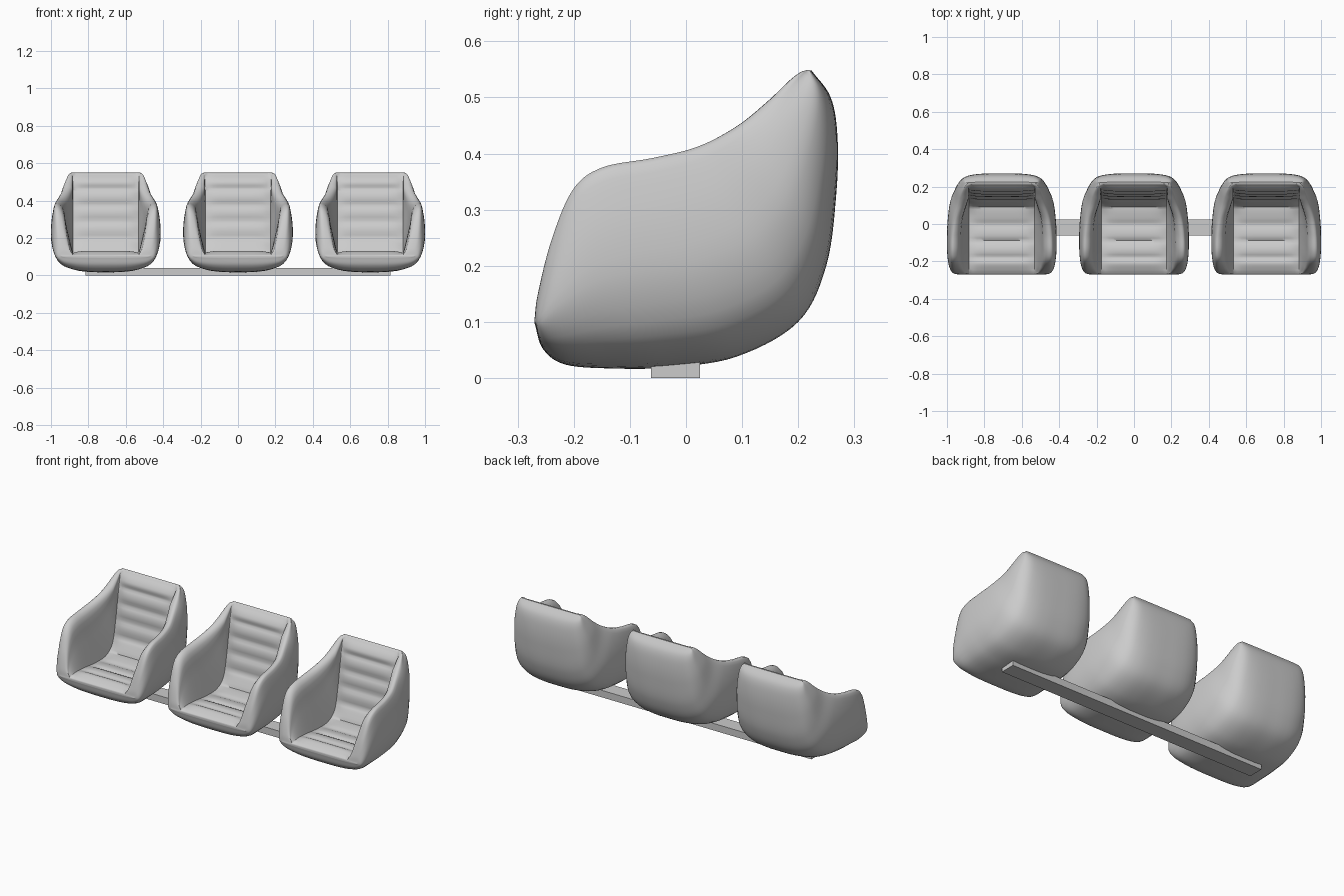
import bpy, bmesh, math
from mathutils import Vector

if "Cube" in bpy.data.objects:
    bpy.data.objects.remove(bpy.data.objects["Cube"])

# Seat stations, front lip to top of back:
# rim y,z | cushion y,z | outer y,z | half width
STATIONS = [
    (-.270, .105, -.266, .108, -.270, .098, .235),
    (-.264, .150, -.245, .116, -.255, .052, .262),
    (-.240, .245, -.200, .120, -.215, .024, .280),
    (-.202, .335, -.130, .115, -.130, .017, .290),
    (-.150, .375, -.030, .105, -.030, .019, .293),
    (-.060, .392, .060, .110, .090, .038, .290),
    (.020, .412, .118, .155, .200, .100, .278),
    (.090, .448, .145, .260, .250, .200, .255),
    (.145, .492, .163, .370, .268, .330, .236),
    (.185, .530, .178, .460, .270, .430, .215),
    (.205, .545, .192, .515, .258, .500, .200),
    (.217, .549, .212, .546, .224, .548, .185),
]
# Outer wall: fraction from outer point to rim, fraction of half width
WALL = [(0, 0), (.005, .3), (.045, .6), (.16, .85), (.4, .98), (.65, 1), (.88, .965)]
PADS = 9


def spline(points, steps):
    """Catmull-Rom curve through tuples of any length."""
    pts = [Vector(p) for p in points]
    pts = [2 * pts[0] - pts[1]] + pts + [2 * pts[-1] - pts[-2]]
    out = []
    for i in range(1, len(pts) - 2):
        a, b, c, d = pts[i - 1:i + 3]
        for k in range(steps):
            t = k / steps
            out.append(.5 * (2 * b + (c - a) * t + (2 * a - 5 * b + 4 * c - d) * t * t
                             + (3 * b - a - 3 * c + d) * t ** 3))
    return out + [pts[-2].copy()]


def at(x, p):
    return Vector((x, p[0], p[1]))


def section(st, s):
    """Half cross-section: bottom centre, over the arm, to cushion centre."""
    rim, cush, outer = Vector(st[0:2]), Vector(st[2:4]), Vector(st[4:6])
    w = st[6]
    cx = min(.175, w - .03)
    ix = max(w - .06, cx + .006)
    ctrl = [at(w * fx, outer.lerp(rim, d)) for d, fx in WALL]
    ctrl.append(at((w + ix) / 2 + .004, rim))
    for f in (.08, .4, .75, 1):
        ctrl.append(at(ix + (cx - ix) * f, rim.lerp(cush, f)))
    pts = spline(ctrl, 3)
    # padded ribs across the cushion
    toward = (Vector((-.2, .5)) - cush).normalized()
    fade = min(1, s * 14, (1 - s) * 14)
    rib = .016 * abs(math.sin(math.pi * PADS * s)) ** .6 - .004
    for k in range(1, 9):
        u = 1 - k / 8
        h = rib * fade * (1 - u ** 6)
        pts.append(at(cx * u, cush + toward * h))
    return pts


def seat_mesh():
    rows = spline(STATIONS, 7)
    # arc length along the cushion spaces the ribs evenly
    dist = [0]
    for a, b in zip(rows, rows[1:]):
        dist.append(dist[-1] + (Vector(b[2:4]) - Vector(a[2:4])).length)
    bm = bmesh.new()
    rings = []
    for st, d in zip(rows, dist):
        half = section(st, d / dist[-1])
        mirror = [Vector((-p.x, p.y, p.z)) for p in reversed(half[1:-1])]
        rings.append([bm.verts.new(p) for p in half + mirror])
    n = len(rings[0])
    for a, b in zip(rings, rings[1:]):
        for i in range(n):
            j = (i + 1) % n
            bm.faces.new((a[i], a[j], b[j], b[i]))
    # close the lip and the top of the back
    bm.faces.new(rings[0])
    bm.faces.new(rings[-1])
    bmesh.ops.recalc_face_normals(bm, faces=bm.faces)
    me = bpy.data.meshes.new("seat")
    bm.to_mesh(me)
    bm.free()
    me.shade_smooth()
    me.set_sharp_from_angle(angle=math.radians(60))
    return me


# Three bucket seats
me = seat_mesh()
for name, x in (("seat_left", -.707), ("seat_middle", 0), ("seat_right", .707)):
    ob = bpy.data.objects.new(name, me)
    ob.location.x = x
    bpy.context.collection.objects.link(ob)

# Support beam under the seats
bpy.ops.mesh.primitive_cube_add(size=1, location=(0, -.0185, .02))
beam = bpy.context.object
beam.name = "support_beam"
beam.scale = (1.63, .087, .04)
